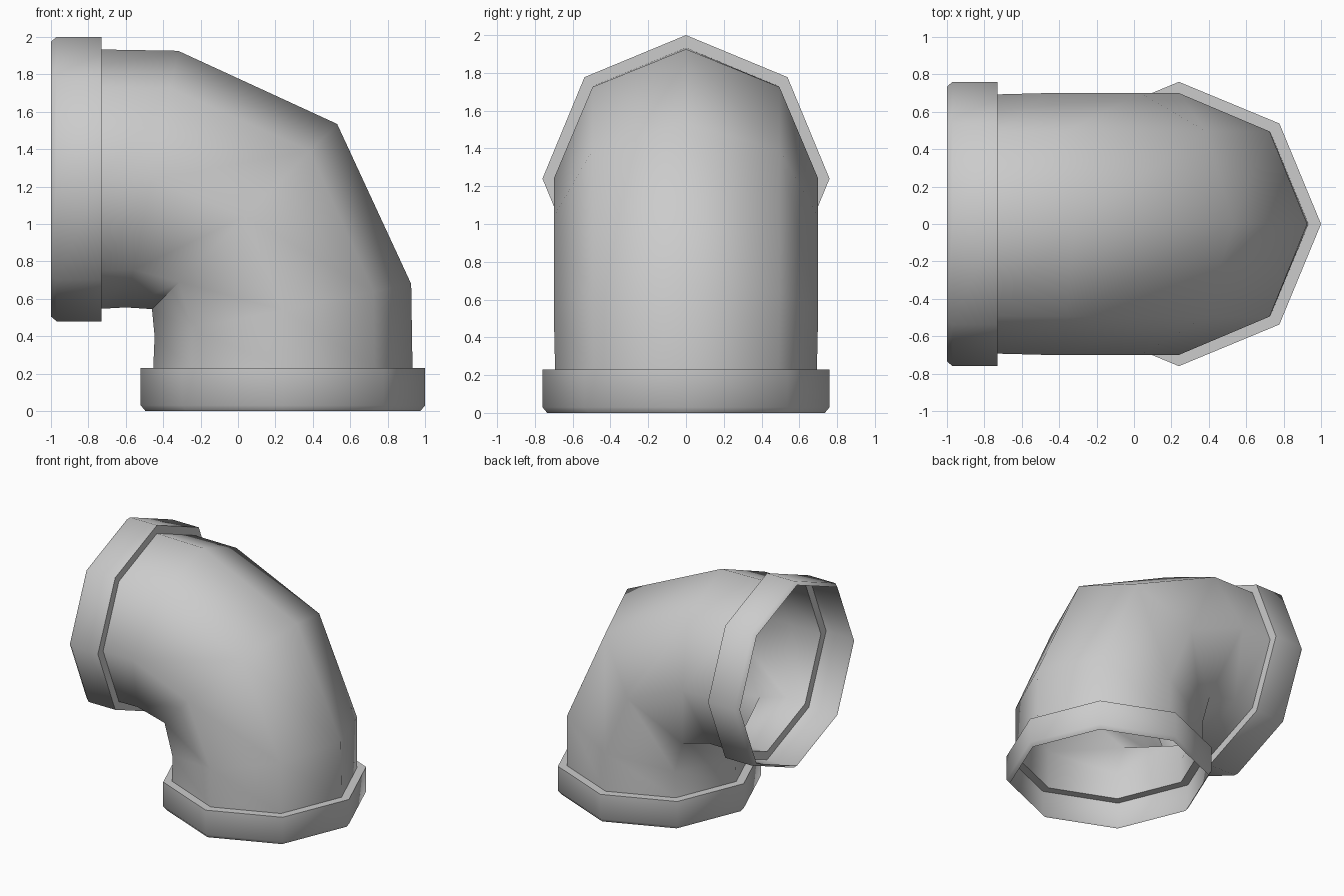
import bpy, bmesh
from math import sin, cos, pi, radians

if "Cube" in bpy.data.objects:
    bpy.data.objects.remove(bpy.data.objects["Cube"])

SIDES = 8
C = 0.24            # offset of the two pipe axes
R = 0.70            # pipe radius
R_END = 0.693       # pipe radius where it meets a collar

# Stations along the bend: (centre x, centre z, tilt in degrees)
bend = [(-0.46, 1.24, 11.5), (0.035, 1.04, 45), (C, 0.54, 78.5)]


def collar(depth):
    # Profile from the open mouth to the step: (depth from mouth, radius)
    return [(0.0, 0.735), (0.03, 0.76), (depth, 0.76), (depth, R_END)]


def ring(bm, x, z, tilt, r):
    t = radians(tilt)
    verts = []
    for i in range(SIDES):
        a = 2 * pi * i / SIDES
        u = r * cos(a)
        verts.append(bm.verts.new((x + u * sin(t), r * sin(a), z + u * cos(t))))
    return verts


bm = bmesh.new()
rings = []
# Side socket, bend, bottom socket: one thin open shell
for d, r in collar(0.27):
    rings.append(ring(bm, -1 + d, 1 + C, 0, r))
for x, z, t in bend:
    rings.append(ring(bm, x, z, t, R))
for d, r in reversed(collar(0.23)):
    rings.append(ring(bm, C, d, 90, r))

# Join neighbouring rings with quads
for a, b in zip(rings, rings[1:]):
    for i in range(SIDES):
        j = (i + 1) % SIDES
        bm.faces.new((a[i], a[j], b[j], b[i]))
bmesh.ops.recalc_face_normals(bm, faces=bm.faces)

mesh = bpy.data.meshes.new("pipe_elbow")
bm.to_mesh(mesh)
bm.free()
elbow = bpy.data.objects.new("pipe_elbow", mesh)
bpy.context.collection.objects.link(elbow)
bpy.context.view_layer.objects.active = elbow
elbow.select_set(True)
bpy.ops.object.shade_smooth_by_angle(angle=radians(60))
